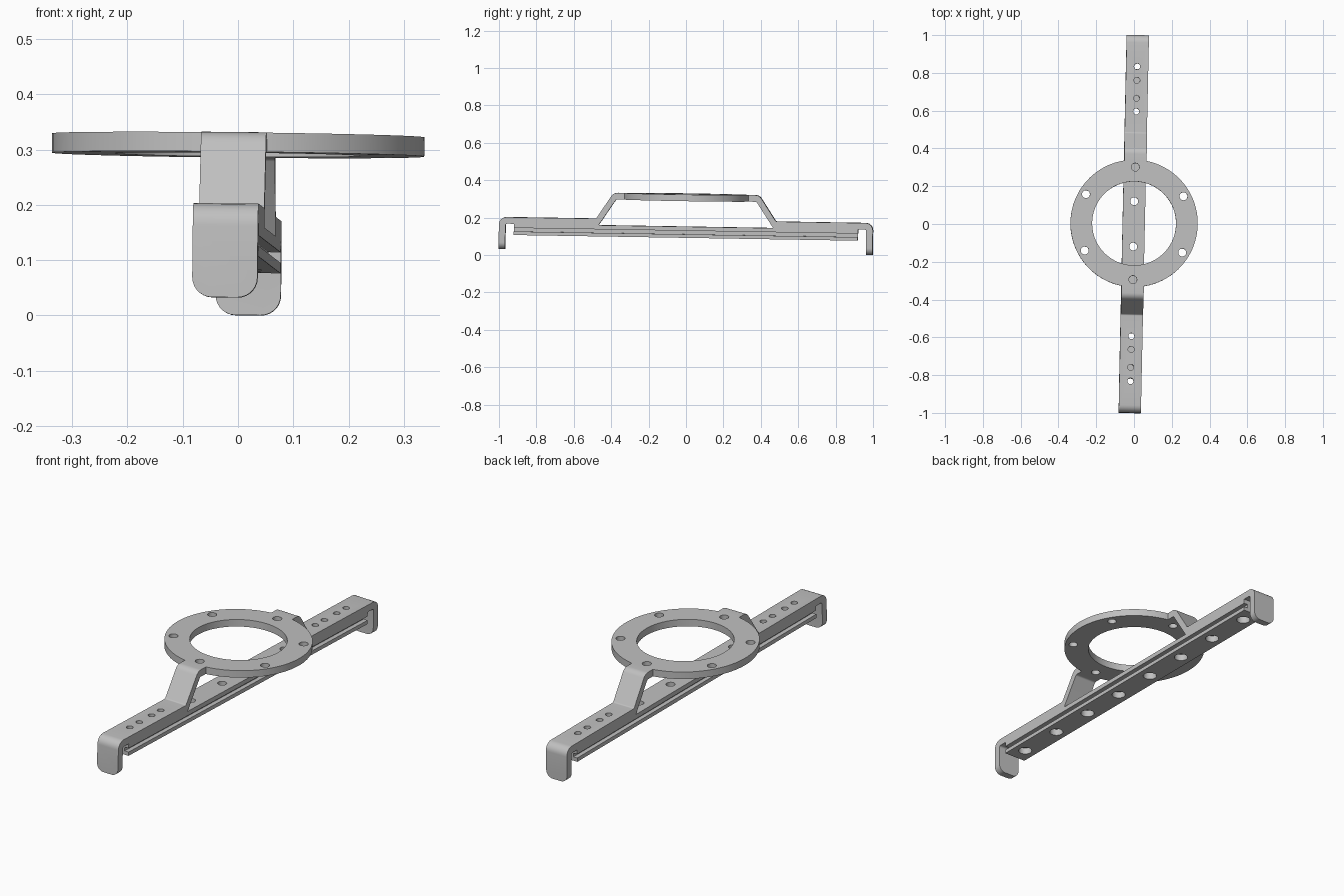
import bpy, bmesh, math
from mathutils import Matrix, Vector

if "Cube" in bpy.data.objects:
    bpy.data.objects.remove(bpy.data.objects["Cube"])

gray = bpy.data.materials.new("plain gray")
gray.use_nodes = True
gray.diffuse_color = (0.53, 0.53, 0.53, 1)
gray.node_tree.nodes["Principled BSDF"].inputs["Base Color"].default_value = (0.53, 0.53, 0.53, 1)

# The whole assembly sits slightly turned and tilted
POSE = (Matrix.Translation((-0.003, -0.002, 0)) @ Matrix.Rotation(-0.0215, 4, 'Z')
        @ Matrix.Rotation(-0.0165, 4, 'X') @ Matrix.Rotation(0.0105, 4, 'Y'))
WIDTH, THICK = 0.118, 0.035
RING_TOP, ARM_TOP, RAIL_BOTTOM = 0.326, 0.187, 0.092
ARM_BOTTOM = ARM_TOP - THICK


def make_object(name, bm):
    bmesh.ops.recalc_face_normals(bm, faces=bm.faces)
    mesh = bpy.data.meshes.new(name)
    bm.to_mesh(mesh)
    bm.free()
    mesh.materials.append(gray)
    obj = bpy.data.objects.new(name, mesh)
    bpy.context.collection.objects.link(obj)
    return obj


def cylinder(name, x, y, radius, z0, z1, segments=32):
    bm = bmesh.new()
    bmesh.ops.create_cone(bm, cap_ends=True, segments=segments, radius1=radius, radius2=radius,
                          depth=z1 - z0, matrix=Matrix.Translation((x, y, (z0 + z1) / 2)))
    return make_object(name, bm)


def combine(obj, others, operation):
    """Apply booleans, then remove the helper objects."""
    for other in others:
        mod = obj.modifiers.new("cut", 'BOOLEAN')
        mod.operation, mod.solver, mod.object = operation, 'EXACT', other
    graph = bpy.context.evaluated_depsgraph_get()
    mesh = bpy.data.meshes.new_from_object(obj.evaluated_get(graph))
    obj.modifiers.clear()
    obj.data = mesh
    for other in others:
        bpy.data.objects.remove(other)


def fillet(points, radii, steps=6):
    """Round the corners of a closed outline."""
    out = []
    for i, (p, r) in enumerate(zip(points, radii)):
        p = Vector(p)
        if r == 0:
            out.append(p)
            continue
        a = (Vector(points[i - 1]) - p).normalized()
        b = (Vector(points[(i + 1) % len(points)]) - p).normalized()
        half = a.angle(b) / 2
        start, end = p + a * r / math.tan(half), p + b * r / math.tan(half)
        centre = p + (a + b).normalized() * r / math.sin(half)
        u, v = start - centre, end - centre
        sweep = u.angle(v)
        for k in range(steps + 1):
            t = k / steps
            out.append(centre + (u * math.sin((1 - t) * sweep) + v * math.sin(t * sweep)) / math.sin(sweep))
    return out


def prism(outline, to_3d, vector):
    bm = bmesh.new()
    face = bm.faces.new([bm.verts.new(to_3d(p)) for p in outline])
    geom = bmesh.ops.extrude_face_region(bm, geom=[face])["geom"]
    bmesh.ops.translate(bm, vec=vector, verts=[g for g in geom if isinstance(g, bmesh.types.BMVert)])
    return bm


# Arm: hooked end, flat strap, sloped riser and tab joining the ring
def arm(side):
    ring_bottom, hook = RING_TOP - THICK, 0.0165
    outline = [(0.31, RING_TOP), (0.39, RING_TOP), (0.481, ARM_TOP), (1, ARM_TOP), (1, hook),
               (1 - THICK, hook), (1 - THICK, ARM_BOTTOM), (0.467, ARM_BOTTOM),
               (0.375, ring_bottom), (0.31, ring_bottom)]
    radii = [0, 0.04, 0.01, 0.04, 0, 0, 0.01, 0, 0.012, 0]
    bm = prism(fillet(outline, radii), lambda p: (-WIDTH / 2, side * p[0], p[1]), (WIDTH, 0, 0))
    corners = [e for e in bm.edges if all(v.co.z < hook + 0.001 for v in e.verts)
               and abs(e.verts[0].co.x - e.verts[1].co.x) < 0.001]
    bmesh.ops.bevel(bm, geom=corners, offset=0.036, segments=7, profile=0.5, affect='EDGES')
    return make_object("arm", bm)


# Ring frame with both arms
frame = cylinder("ring_frame", 0, 0, 0.337, RING_TOP - THICK, RING_TOP, 96)
combine(frame, [arm(-1), arm(1)], 'UNION')
cutters = [cylinder("cut", 0, 0, 0.222, 0.25, 0.4, 96)]
for k in range(6):
    angle = math.radians(90 + 60 * k)
    cutters.append(cylinder("cut", 0.298 * math.cos(angle), 0.298 * math.sin(angle), 0.021, 0.25, 0.4))
for side in (-1, 1):
    for y in (0.595, 0.665, 0.76, 0.833):
        cutters.append(cylinder("cut", 0, side * y, 0.016, 0.1, 0.25, 24))
combine(frame, cutters, 'DIFFERENCE')

# Rail: grooved bar under the arms
w, g = WIDTH / 2, WIDTH / 2 - 0.022
half = [(w, RAIL_BOTTOM), (w, 0.111), (g, 0.111), (g, 0.130), (w, 0.130), (w, ARM_BOTTOM)]
section = half + [(-x, z) for x, z in reversed(half)]
rail = make_object("rail", prism(section, lambda p: (p[0], -0.92, p[1]), (0, 1.84, 0)))
cutters = []
for k in range(8):
    y = 0.24 * (k - 3.5)
    cutters.append(cylinder("cut", 0, y, 0.021, 0.05, 0.2))
    cutters.append(cylinder("cut", 0, y, 0.032, 0.05, 0.125))
combine(rail, cutters, 'DIFFERENCE')

# Pose and shade
for obj in (frame, rail):
    obj.data.transform(POSE)
    bpy.ops.object.select_all(action='DESELECT')
    obj.select_set(True)
    bpy.context.view_layer.objects.active = obj
    bpy.ops.object.shade_smooth_by_angle(angle=math.radians(30))
